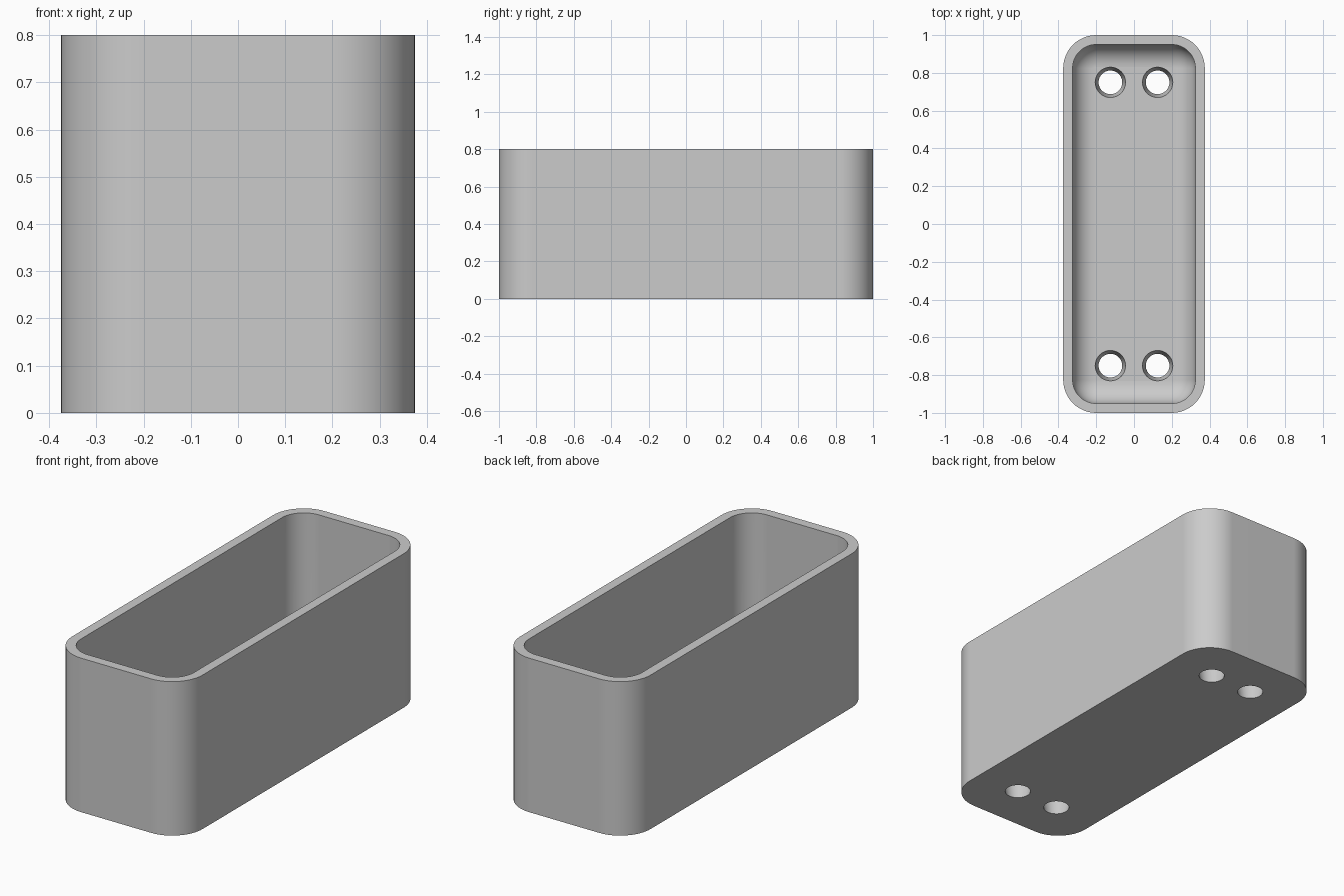
import bpy
import bmesh
import math

default = bpy.data.objects.get("Cube")
if default:
    bpy.data.objects.remove(default, do_unlink=True)

# Main dimensions
HALF_X, HALF_Y, HEIGHT = 0.375, 1.0, 0.8
CORNER, WALL, FLOOR, FILLET = 0.175, 0.05, 0.1, 0.12
CORNER_STEPS, FILLET_STEPS = 12, 10

grey = bpy.data.materials.new("plain grey")
grey.use_nodes = True
grey.diffuse_color = (0.6, 0.6, 0.6, 1)
grey.node_tree.nodes["Principled BSDF"].inputs["Base Color"].default_value = grey.diffuse_color


def rounded_loop(bm, inset, z):
    """Rounded rectangle of vertices, offset inwards from the outer outline."""
    radius = CORNER - inset
    cx, cy = HALF_X - CORNER, HALF_Y - CORNER
    verts = []
    for quarter, (sx, sy) in enumerate(((1, 1), (-1, 1), (-1, -1), (1, -1))):
        for i in range(CORNER_STEPS + 1):
            a = math.pi / 2 * (quarter + i / CORNER_STEPS)
            verts.append(bm.verts.new((sx * cx + radius * math.cos(a),
                                       sy * cy + radius * math.sin(a), z)))
    return verts


# Tray: outer wall, rim, inner wall and rounded edge down to the floor
bm = bmesh.new()
profile = [(0, 0), (0, HEIGHT), (WALL, HEIGHT)]
for i in range(FILLET_STEPS + 1):
    a = math.pi / 2 * i / FILLET_STEPS
    profile.append((WALL + FILLET * (1 - math.cos(a)),
                    FLOOR + FILLET * (1 - math.sin(a))))
loops = [rounded_loop(bm, inset, z) for inset, z in profile]
for low, high in zip(loops, loops[1:]):
    for i in range(len(low)):
        j = (i + 1) % len(low)
        bm.faces.new((low[i], low[j], high[j], high[i]))
bm.faces.new(list(reversed(loops[0])))
bm.faces.new(loops[-1])
bmesh.ops.recalc_face_normals(bm, faces=bm.faces)
mesh = bpy.data.meshes.new("tray")
bm.to_mesh(mesh)
bm.free()
mesh.materials.append(grey)
tray = bpy.data.objects.new("tray", mesh)
bpy.context.collection.objects.link(tray)

# Tapered drain holes, narrower at the underside
bm = bmesh.new()
for x in (-0.125, 0.125):
    for y in (-0.75, 0.75):
        made = bmesh.ops.create_cone(bm, cap_ends=True, segments=40,
                                     radius1=0.059, radius2=0.084, depth=FLOOR + 0.04)
        bmesh.ops.translate(bm, verts=made["verts"], vec=(x, y, FLOOR / 2))
cut_mesh = bpy.data.meshes.new("hole_cutter")
bm.to_mesh(cut_mesh)
bm.free()
cut_mesh.materials.append(grey)
cutter = bpy.data.objects.new("hole_cutter", cut_mesh)
cutter.hide_render = True
bpy.context.collection.objects.link(cutter)

for ob in bpy.context.selected_objects:
    ob.select_set(False)
bpy.context.view_layer.objects.active = tray
tray.select_set(True)
holes = tray.modifiers.new("holes", "BOOLEAN")
holes.operation = "DIFFERENCE"
holes.solver = "EXACT"
holes.object = cutter
bpy.ops.object.modifier_apply(modifier=holes.name)
bpy.data.objects.remove(cutter, do_unlink=True)

# Smooth curves with crisp rims
bpy.ops.object.shade_smooth_by_angle(angle=math.radians(30))
weighted = tray.modifiers.new("weighted normals", "WEIGHTED_NORMAL")
weighted.keep_sharp = True
